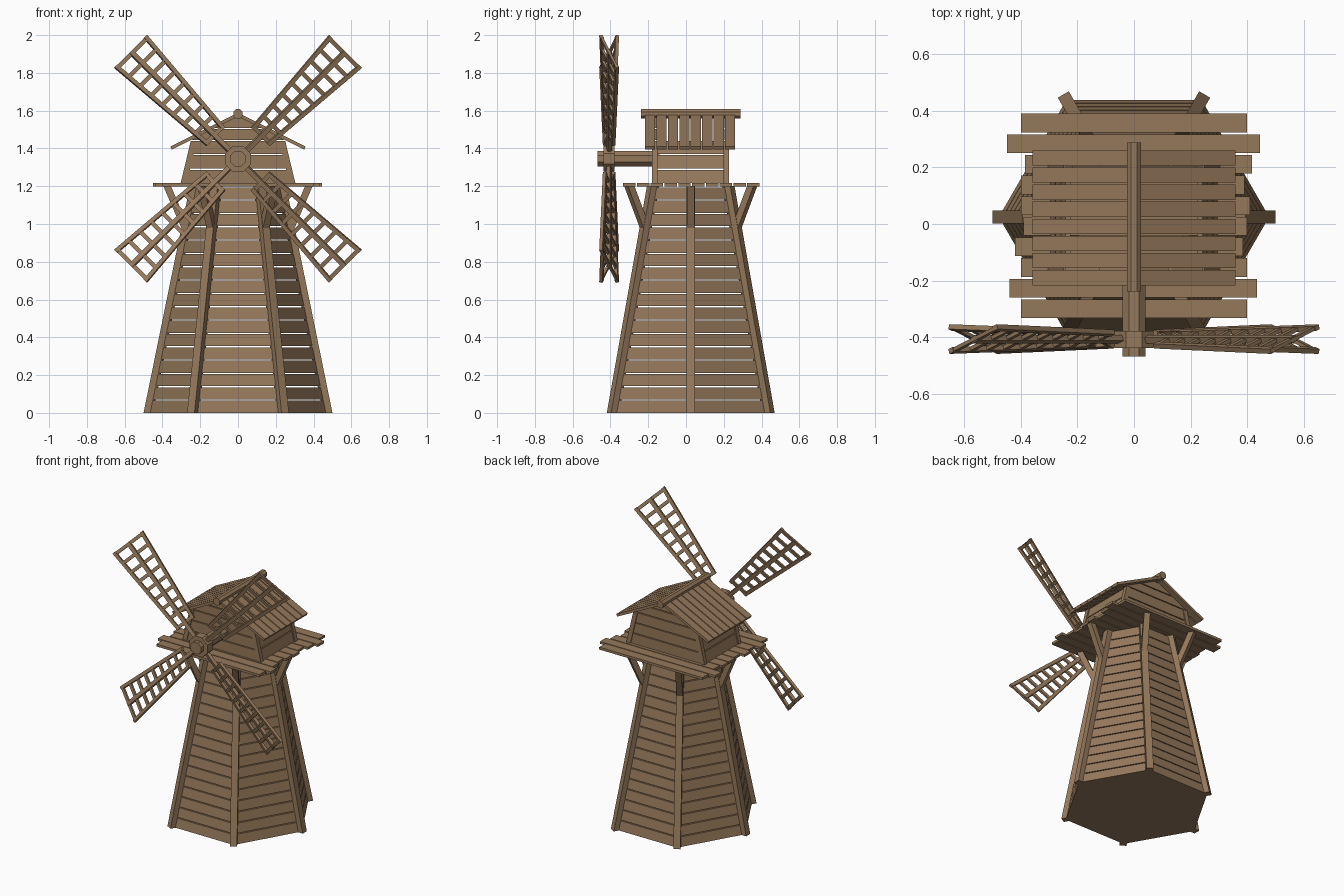
import bpy, bmesh, math
from mathutils import Vector as V, Matrix

if "Cube" in bpy.data.objects:
    bpy.data.objects.remove(bpy.data.objects["Cube"])

wood = bpy.data.materials.new("wood")
wood.diffuse_color = (0.30, 0.19, 0.105, 1)
wood.use_nodes = True
wood.node_tree.nodes["Principled BSDF"].inputs["Base Color"].default_value = wood.diffuse_color
CY = 0.025          # tower centre in y
TOP = 1.2           # tower height


def prism(bm, q1, q2):
    """Solid between two matching outlines."""
    a = [bm.verts.new(p) for p in q1]
    b = [bm.verts.new(p) for p in q2]
    n = len(a)
    bm.faces.new(a[::-1])
    bm.faces.new(b)
    for i in range(n):
        j = (i + 1) % n
        bm.faces.new((a[i], a[j], b[j], b[i]))


def beam(bm, a, b, w, d, side):
    """Rectangular bar from a to b, w wide along side, d deep."""
    a, b, side = V(a), V(b), V(side).normalized()
    dep = (b - a).cross(side).normalized() * d / 2
    s = side * w / 2
    off = [-s - dep, s - dep, s + dep, -s + dep]
    prism(bm, [a + o for o in off], [b + o for o in off])


def rod(bm, r, y0, y1, z):
    m = (Matrix.Translation((0, (y0 + y1) / 2, z)) @ Matrix.Rotation(math.pi / 2, 4, 'X')
         @ Matrix.Rotation(math.pi / 8, 4, 'Z'))
    bmesh.ops.create_cone(bm, cap_ends=True, segments=8, radius1=r, radius2=r,
                          depth=y1 - y0, matrix=m)


def finish(bm, name):
    bmesh.ops.recalc_face_normals(bm, faces=bm.faces)
    me = bpy.data.meshes.new(name)
    bm.to_mesh(me)
    bm.free()
    me.materials.append(wood)
    bpy.context.collection.objects.link(bpy.data.objects.new(name, me))


def radius(z):
    return 0.5 - 0.245 * z / TOP


def polar(r, i, z, t=0):
    a = math.radians(60 * i)
    return V((r * math.cos(a) - t * math.sin(a), CY + r * math.sin(a) + t * math.cos(a), z))


# tower siding
bm = bmesh.new()
ROWS, GAP = 17, 0.006
step = TOP / ROWS
for i in range(6):
    for k in range(ROWS):
        z0, z1 = k * step, (k + 1) * step - GAP
        ring = lambda ins: [polar(radius(z) - ins, j, z)
                            for z, j in ((z0, i), (z0, i + 1), (z1, i + 1), (z1, i))]
        prism(bm, ring(0.022), ring(0.042))
finish(bm, "tower_siding")

# floor
bm = bmesh.new()
prism(bm, [polar(0.475, i, 0) for i in range(6)], [polar(0.472, i, 0.012) for i in range(6)])
finish(bm, "tower_floor")

# corner posts and platform braces
bm, br = bmesh.new(), bmesh.new()
for i in range(6):
    q = lambda z: [polar(radius(z) - d, i, z, t)
                   for d, t in ((0, -.0225), (0, .0225), (.05, .0225), (.05, -.0225))]
    prism(bm, q(0), q(TOP))
    q = lambda r, z: [polar(r + d, i, z, t)
                      for d, t in ((0, -.02), (0, .02), (.04, .02), (.04, -.02))]
    prism(br, q(0.26, 0.98), q(0.355, TOP))
finish(bm, "tower_posts")
finish(br, "platform_braces")

# platform planks of uneven length
bm = bmesh.new()
ends = [(-.40, .40), (-.44, .435), (-.40, .40), (-.42, .385), (-.39, .40),
        (-.40, .41), (-.40, .39), (-.385, .417), (-.45, .445), (-.40, .40)]
for k, (x0, x1) in enumerate(ends):
    y = -0.30 + 0.073 * k
    beam(bm, (x0, y, 1.208), (x1, y, 1.208), 0.066, 0.017, (0, 1, 0))
finish(bm, "platform_planks")


# cabin walls: leaning sides and pointed gables
def half(z):
    return max(0.004, min(0.30 - 0.24 * (z - 1.215), (1.57 - z) / 0.507))


Y0, Y1 = -0.18, 0.228
levels = [1.216, 1.293, 1.37, 1.446, 1.508, 1.57]
bm = bmesh.new()
for k in range(5):
    z0, z1 = levels[k], levels[k + 1] - GAP
    for y in (Y0 + 0.006, Y1 - 0.024):
        q = [(-half(z0), z0), (half(z0), z0), (half(z1), z1), (-half(z1), z1)]
        prism(bm, [(x, y, z) for x, z in q], [(x, y + 0.018, z) for x, z in q])
    if k < 3:
        for s in (-1, 1):
            q = lambda d: [(s * (half(z) - d), y, z) for y, z in
                           ((Y0 + .01, z0), (Y1 - .01, z0), (Y1 - .01, z1), (Y0 + .01, z1))]
            prism(bm, q(0.004), q(0.022))
finish(bm, "cabin_siding")

# cabin corner posts
bm = bmesh.new()
for s in (-1, 1):
    for y in (Y0, Y1 - 0.03):
        q = lambda z: [(s * (half(z) + .004 - d), y + e, z)
                       for d, e in ((0, 0), (.032, 0), (.032, .03), (0, .03))]
        prism(bm, q(1.216), q(1.44))
finish(bm, "cabin_posts")

# roof planks and ridge pole
bm = bmesh.new()
for s in (-1, 1):
    for k in range(8):
        y = -0.19 + 0.0605 * k
        beam(bm, (s * .003, y, 1.578), (s * .355, y, 1.402), 0.054, 0.018, (0, 1, 0))
finish(bm, "roof_planks")
bm = bmesh.new()
rod(bm, 0.027, -0.238, 0.288, 1.583)
finish(bm, "roof_ridge_pole")

# sail shaft and hub
HZ = 1.345
bm = bmesh.new()
rod(bm, 0.044, -0.468, -0.14, HZ)
finish(bm, "sail_shaft")
bm = bmesh.new()
rod(bm, 0.074, -0.438, -0.378, HZ)
finish(bm, "sail_hub")

# four pitched lattice sails
pitch = math.radians(20)
for i in range(4):
    a = math.radians(45 + 90 * i)
    rad = V((math.cos(a), 0, math.sin(a)))
    tan = V((-math.sin(a), 0, math.cos(a))) * math.cos(pitch) + V((0, -math.sin(pitch), 0))
    P = lambda u, v: V((0, -0.407, HZ)) + rad * u + tan * v
    w = lambda u: 0.062 + (u - 0.17) * 0.088
    bm = bmesh.new()
    beam(bm, P(0.03, 0), P(0.80, 0), 0.026, 0.022, tan)
    for s in (-1, 1):
        beam(bm, P(0.165, s * w(.165)), P(0.805, s * w(.805)), 0.022, 0.018, tan)
    for k in range(9):
        u = 0.178 + k * 0.0767
        beam(bm, P(u, -w(u)), P(u, w(u)), 0.022, 0.013, rad)
    finish(bm, "sail_%d" % (i + 1))
